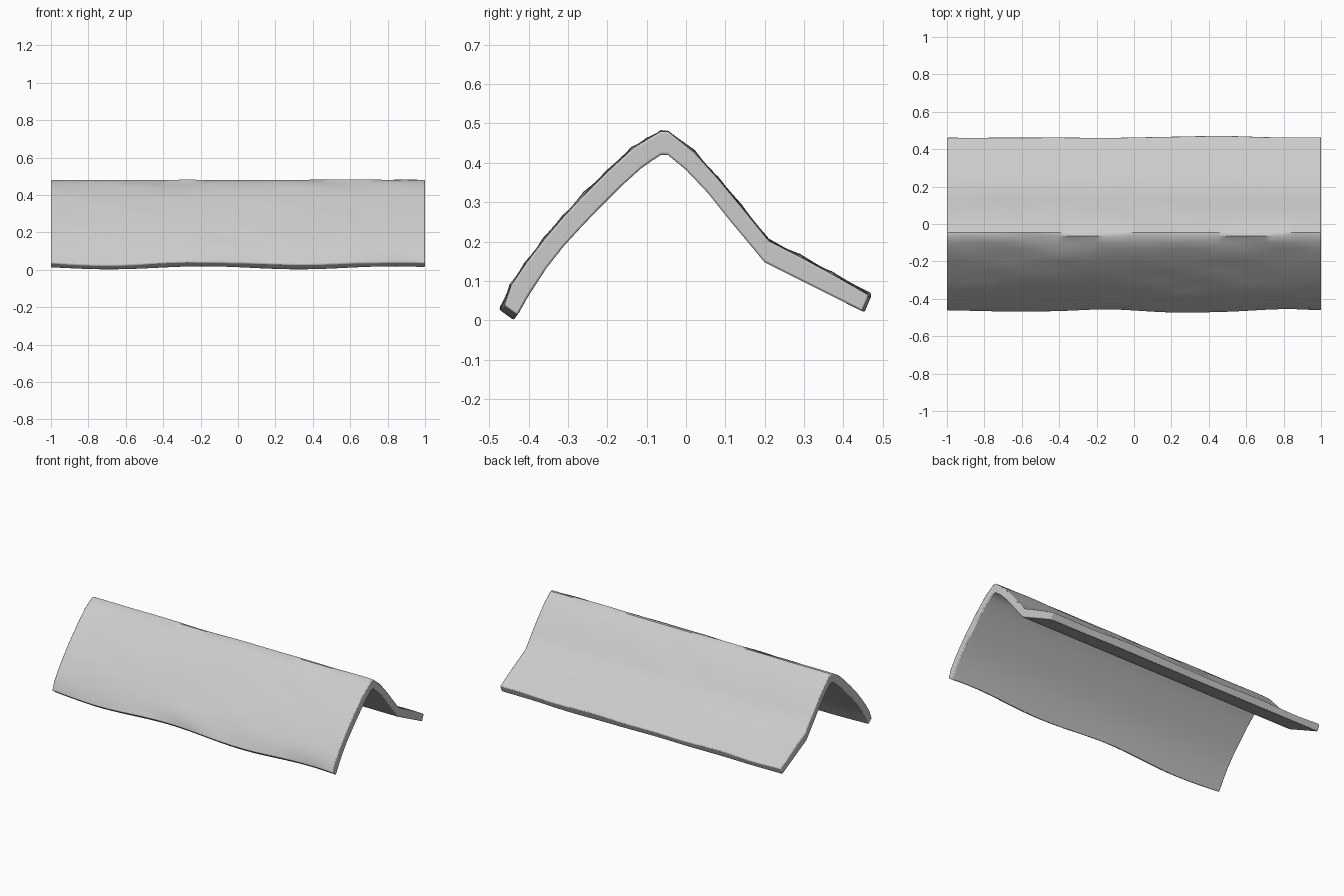
import bpy, bmesh
from math import sin, exp
from mathutils import Vector

if "Cube" in bpy.data.objects:
    bpy.data.objects.remove(bpy.data.objects["Cube"])

# Cross-section (y, z): weathered upper side, then smoother underside
outer = [(-0.466, 0.036), (-0.445, 0.09), (-0.405, 0.15), (-0.36, 0.208), (-0.31, 0.267),
         (-0.255, 0.325), (-0.2, 0.38), (-0.135, 0.44), (-0.10, 0.462), (-0.064, 0.483),
         (-0.046, 0.483), (0.02, 0.43), (0.08, 0.364), (0.14, 0.292), (0.21, 0.205),
         (0.29, 0.164), (0.37, 0.121), (0.464, 0.067)]
inner = [(-0.432, 0.011), (-0.40, 0.066), (-0.355, 0.135), (-0.31, 0.192), (-0.265, 0.241),
         (-0.22, 0.288), (-0.165, 0.343), (-0.115, 0.388), (-0.09, 0.406), (-0.064, 0.423),
         (-0.046, 0.423), (0.0, 0.385), (0.055, 0.327), (0.12, 0.246), (0.2, 0.15),
         (0.28, 0.11), (0.36, 0.07), (0.447, 0.026)]
n = len(outer)
STEPS = 40


def wobble(x, i):
    return 0.006 * sin(5.5 * x + 0.9 * i) * sin(2.3 * x + 1.7 * i + 0.6) + 0.002 * sin(13 * x + 2 * i)


def section(bm, x):
    fade = min(1, (1 - abs(x)) / 0.12)
    top, low = [], []
    for i in range(n):
        o, q = Vector(outer[i]), Vector(inner[i])
        normal = (o - q).normalized()
        tangent = Vector((normal.y, -normal.x))
        ridge = 0.5 if i in (9, 10) else 1
        o = o + normal * wobble(x, i) * fade * ridge
        # wavy front and back rims
        slide = Vector((0, 0))
        if i < 2:
            slide = tangent * 0.010 * sin(6.2 * x + 2.7) * (1 if i == 0 else 0.4)
        elif i == n - 1:
            slide = tangent * (0.007 * exp(-((x - 0.45) / 0.3) ** 2) + 0.001 * sin(14 * x))
        o, q = o + slide, q + slide
        top.append(bm.verts.new((x, o.x, o.y)))
        low.append(bm.verts.new((x, q.x, q.y)))
    return top + low[::-1]


# Roof ridge sheet: sweep the section along x
bm = bmesh.new()
rings = [section(bm, -1 + 2 * k / STEPS) for k in range(STEPS + 1)]
for a, b in zip(rings, rings[1:]):
    for i in range(2 * n):
        j = (i + 1) % (2 * n)
        bm.faces.new((a[i], a[j], b[j], b[i]))
# End caps as quad strips
for r in (rings[0], rings[-1]):
    for i in range(n - 1):
        bm.faces.new((r[i], r[i + 1], r[2 * n - 2 - i], r[2 * n - 1 - i]))
bmesh.ops.recalc_face_normals(bm, faces=bm.faces)
low = min(v.co.z for v in bm.verts)
for v in bm.verts:
    v.co.z -= low
mesh = bpy.data.meshes.new("roof_ridge")
bm.to_mesh(mesh)
bm.free()
obj = bpy.data.objects.new("roof_ridge", mesh)
bpy.context.collection.objects.link(obj)

# Softly worn rim edges
bev = obj.modifiers.new("worn_edges", 'BEVEL')
bev.width = 0.005
bev.segments = 2
bev.limit_method = 'ANGLE'
bev.angle_limit = 1.0
bpy.context.view_layer.objects.active = obj
obj.select_set(True)
bpy.ops.object.shade_smooth_by_angle(angle=0.6)
